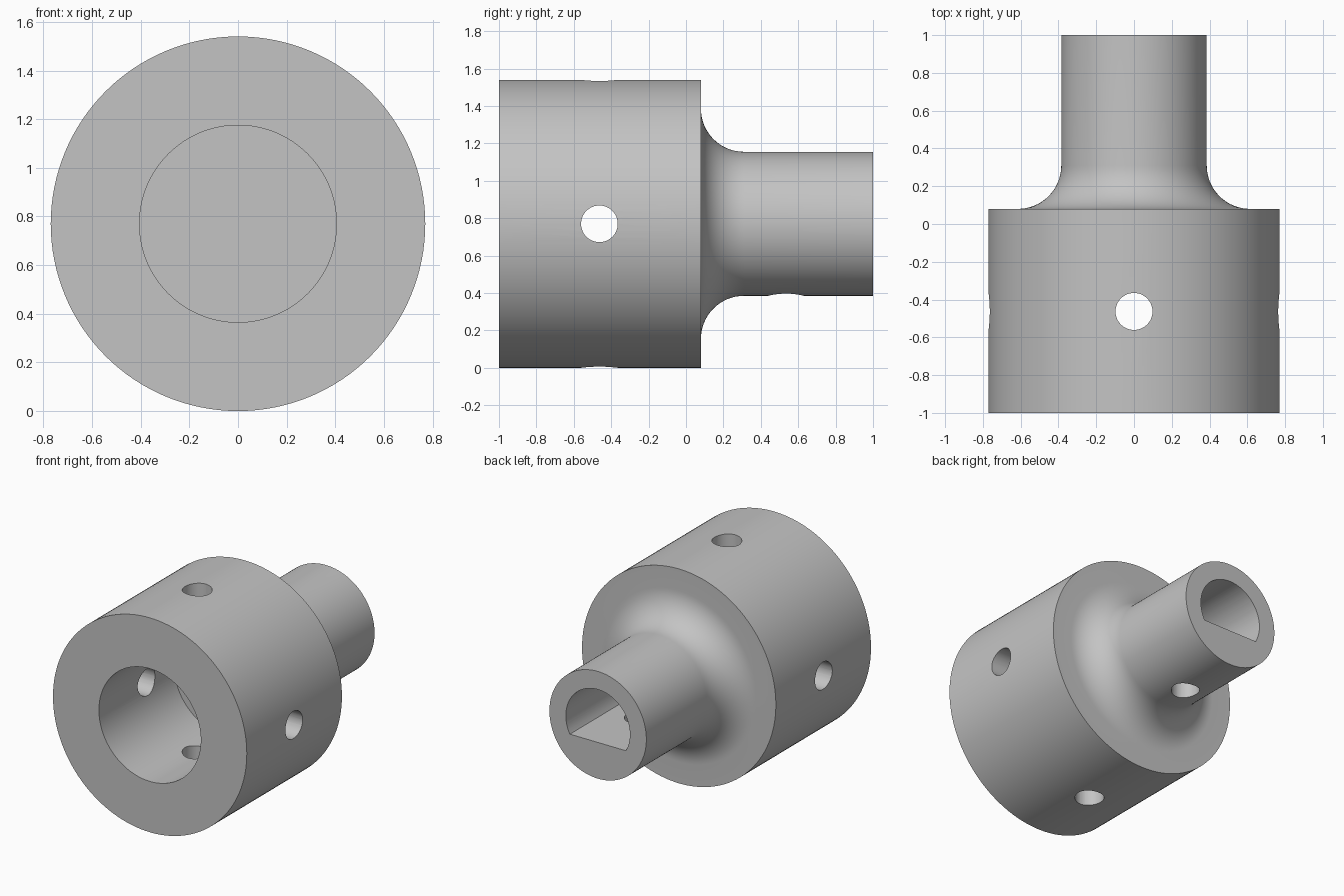
import bpy, bmesh, math
from mathutils import Matrix, Vector

if "Cube" in bpy.data.objects:
    bpy.data.objects.remove(bpy.data.objects["Cube"])

CZ = 0.77          # height of the coupling axis
SEG = 128

grey = bpy.data.materials.new("plain grey")
grey.diffuse_color = (0.55, 0.55, 0.55, 1)
grey.use_nodes = True
grey.node_tree.nodes["Principled BSDF"].inputs["Base Color"].default_value = grey.diffuse_color


def make_object(name, bm):
    bmesh.ops.recalc_face_normals(bm, faces=bm.faces)
    mesh = bpy.data.meshes.new(name)
    bm.to_mesh(mesh)
    bm.free()
    mesh.materials.append(grey)
    ob = bpy.data.objects.new(name, mesh)
    bpy.context.collection.objects.link(ob)
    return ob


def cylinder_cutter(name, centre, radius, length, axis):
    bm = bmesh.new()
    turn = Vector((0, 0, 1)).rotation_difference(Vector(axis)).to_matrix().to_4x4()
    bmesh.ops.create_cone(bm, cap_ends=True, segments=48, radius1=radius,
                          radius2=radius, depth=length,
                          matrix=Matrix.Translation(centre) @ turn)
    return make_object(name, bm)


def d_cutter(name, radius, flat, y0, y1):
    # circle with its lower part cut off by a flat
    start = -math.asin(flat / radius)
    sweep = math.pi - 2 * start
    bm = bmesh.new()
    verts = []
    for i in range(65):
        a = start + sweep * i / 64
        verts.append(bm.verts.new((radius * math.cos(a), y0, CZ + radius * math.sin(a))))
    face = bm.faces.new(verts)
    new = bmesh.ops.extrude_face_region(bm, geom=[face])["geom"]
    bmesh.ops.translate(bm, vec=(0, y1 - y0, 0),
                        verts=[g for g in new if isinstance(g, bmesh.types.BMVert)])
    return make_object(name, bm)


# Body: turned profile (radius, y) with blind front bore and shoulder fillet
R, r, shoulder, fillet = 0.77, 0.385, 0.08, 0.23
profile = [(0, -0.15), (0.405, -0.15), (0.405, -1), (R, -1), (R, shoulder)]
for i in range(17):
    a = math.pi / 2 * i / 16
    profile.append((r + fillet * (1 - math.sin(a)),
                    shoulder + fillet * (1 - math.cos(a))))
profile += [(r, 1), (0, 1)]

bm = bmesh.new()
pts = [bm.verts.new((x, y, CZ)) for x, y in profile]
edges = [bm.edges.new(pair) for pair in zip(pts, pts[1:])]
bmesh.ops.spin(bm, geom=pts + edges, cent=(0, 0, CZ), axis=(0, 1, 0),
               angle=2 * math.pi, steps=SEG, use_duplicate=False)
bmesh.ops.remove_doubles(bm, verts=bm.verts, dist=1e-4)
body = make_object("shaft_coupling", bm)

# Cross holes through the hub, D-shaped shaft socket, and its set-screw hole
cutters = [
    cylinder_cutter("side_hole_cutter", (0, -0.463, CZ), 0.098, 2, (1, 0, 0)),
    cylinder_cutter("vertical_hole_cutter", (0, -0.463, CZ), 0.098, 2, (0, 0, 1)),
    d_cutter("d_socket_cutter", 0.255, 0.125, 0.08, 1.1),
    cylinder_cutter("set_screw_cutter", (0, 0.535, 0.52), 0.095, 0.5, (0, 0, 1)),
]
bpy.context.view_layer.objects.active = body
body.select_set(True)
for cutter in cutters:
    cutter.hide_render = True
    mod = body.modifiers.new("cut", "BOOLEAN")
    mod.operation = "DIFFERENCE"
    mod.solver = "EXACT"
    mod.object = cutter
    bpy.ops.object.modifier_apply(modifier=mod.name)
for cutter in cutters:
    bpy.data.objects.remove(cutter)

bpy.ops.object.shade_smooth_by_angle(angle=math.radians(30))
